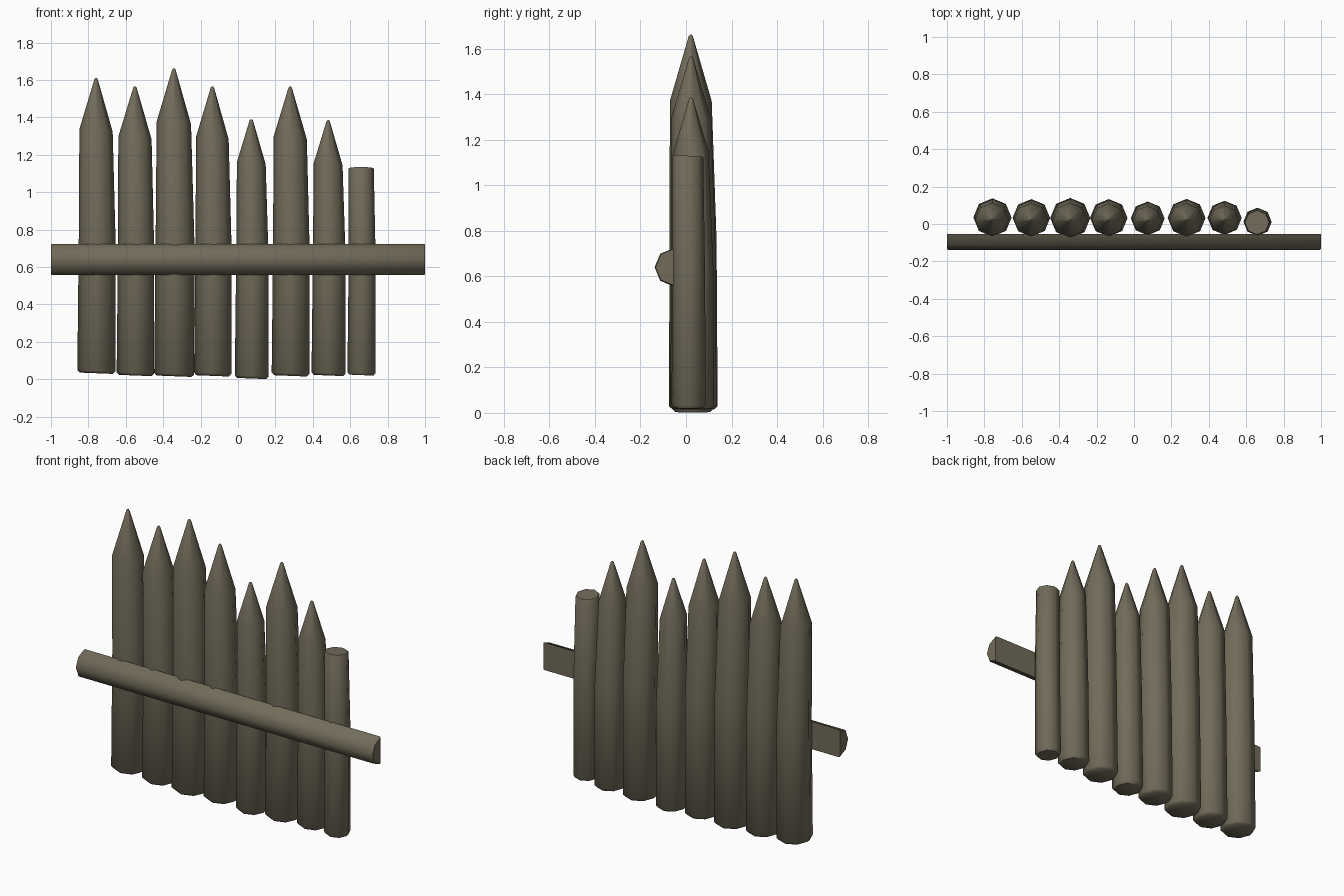
import bpy, bmesh, math

if "Cube" in bpy.data.objects:
    bpy.data.objects.remove(bpy.data.objects["Cube"])

wood = bpy.data.materials.new("weathered_wood")
wood.diffuse_color = (0.165, 0.147, 0.10, 1)
wood.use_nodes = True
wood.node_tree.nodes["Principled BSDF"].inputs["Base Color"].default_value = wood.diffuse_color


def loft(name, rings):
    """Skin equal-length closed rings and cap both ends."""
    bm = bmesh.new()
    vr = [[bm.verts.new(p) for p in ring] for ring in rings]
    n = len(vr[0])
    for a, b in zip(vr, vr[1:]):
        for i in range(n):
            j = (i + 1) % n
            bm.faces.new((a[i], a[j], b[j], b[i]))
    bm.faces.new(vr[0][::-1])
    bm.faces.new(vr[-1])
    bmesh.ops.recalc_face_normals(bm, faces=bm.faces)
    me = bpy.data.meshes.new(name)
    bm.to_mesh(me)
    bm.free()
    me.materials.append(wood)
    ob = bpy.data.objects.new(name, me)
    bpy.context.collection.objects.link(ob)
    bpy.context.view_layer.objects.active = ob
    ob.select_set(True)
    bpy.ops.object.shade_smooth_by_angle(angle=math.radians(50))
    ob.select_set(False)
    return ob


def octagon(cx, cy, z, r, tilt=0.0, tilt_y=0.0):
    pts = []
    for i in range(8):
        a = i * math.pi / 4
        dx, dy = r * math.cos(a), r * math.sin(a)
        pts.append((cx + dx, cy + dy, z + tilt * dx + tilt_y * dy))
    return pts


# Stakes: x, y, base radius, base z, shoulder radius, shoulder z, tip z (None = sawn flat)
stakes = [
    (-0.757, 0.035, 0.102, 0.032, 0.089, 1.330, 1.61),
    (-0.549, 0.033, 0.100, 0.020, 0.089, 1.290, 1.565),
    (-0.341, 0.032, 0.107, 0.016, 0.092, 1.370, 1.662),
    (-0.135, 0.033, 0.100, 0.018, 0.087, 1.290, 1.565),
    (0.073, 0.030, 0.090, 0.004, 0.077, 1.155, 1.39),
    (0.281, 0.033, 0.101, 0.018, 0.089, 1.290, 1.565),
    (0.484, 0.033, 0.091, 0.020, 0.077, 1.150, 1.385),
    (0.660, 0.012, 0.075, 0.022, 0.068, 1.130, None),
]
for k, (x, y, r, z0, rs, zs, zt) in enumerate(stakes, 1):
    mid = z0 + 0.55 * (zs - z0)
    xs, ys = x - 0.002, y - 0.011 if zt else y - 0.004
    rings = [octagon(x, y, z0, r * 0.86, -0.04),
             octagon(x, y, z0 + 0.014, r, -0.04),
             octagon(x + 0.004, y - 0.001, mid, r * 0.965, -0.05)]
    if zt:
        rings += [octagon(xs, ys, zs, rs, -0.08),
                  octagon(xs, ys, zt - 0.006, 0.009),
                  octagon(xs, ys, zt, 0.004)]
    else:
        rings += [octagon(xs, ys, zs - 0.006, rs, 0, -0.07),
                  octagon(xs, ys, zs, rs - 0.004, 0, -0.07)]
    loft(f"stake_{k}", rings)


# Half-round cross rail on the front
def rail_ring(x, s):
    return [(x, -0.054 - 0.084 * s * math.sin(a), 0.64 + 0.084 * s * math.cos(a))
            for a in (i * math.pi / 4 for i in range(5))]


loft("cross_rail", [rail_ring(-1.0, 0.94), rail_ring(-0.994, 1),
                    rail_ring(0.994, 1), rail_ring(1.0, 0.94)])
